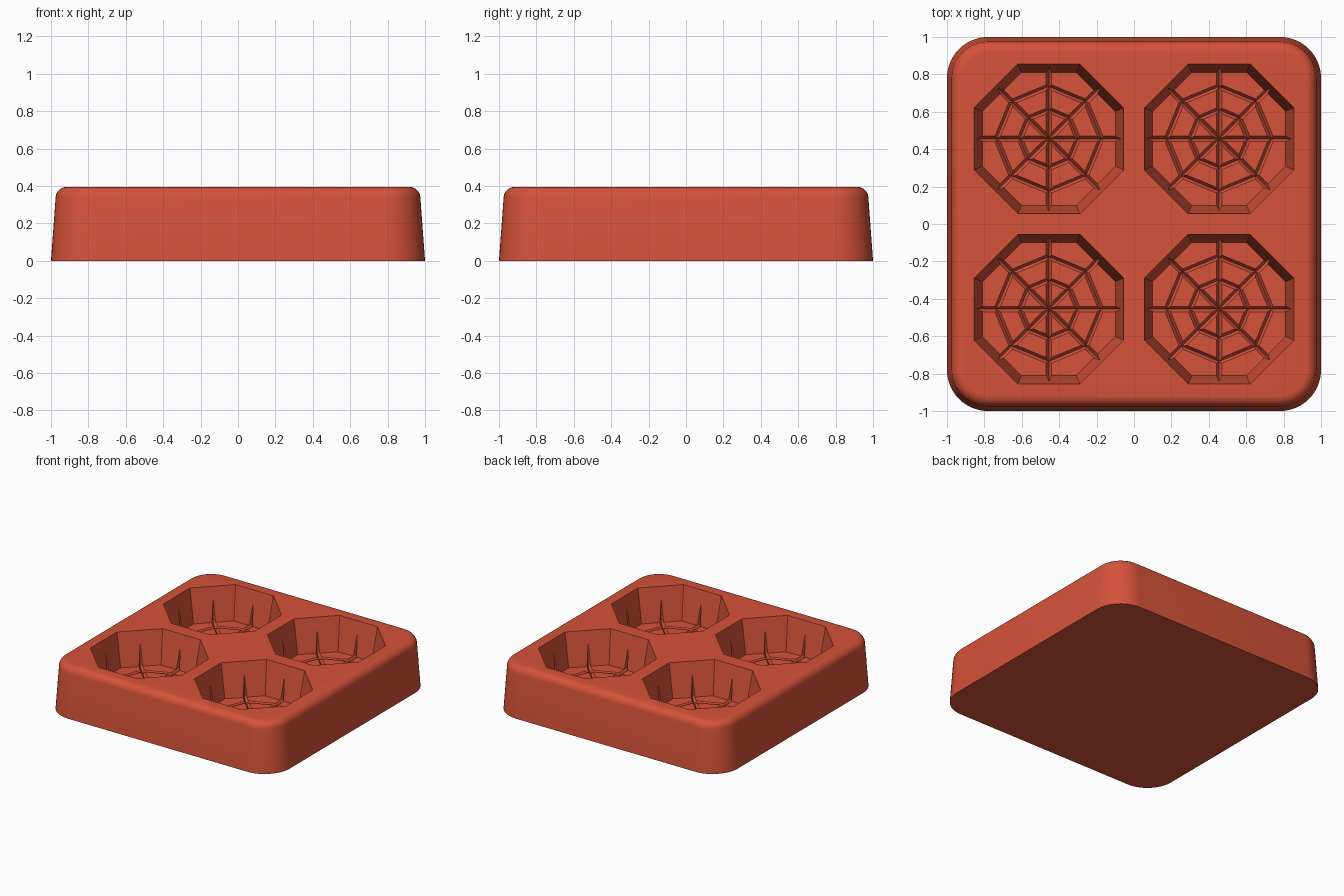
import bpy, bmesh
from math import sin, cos, tan, pi, radians
from mathutils import Vector

cube = bpy.data.objects.get("Cube")
if cube:
    bpy.data.objects.remove(cube, do_unlink=True)

HEIGHT = 0.395
FLOOR = 0.13          # height of the cavity floor
PITCH = 0.455         # cavity centre offset
RIM, BASE = 0.40, 0.355   # cavity apothem at the top and at the floor

red = bpy.data.materials.new("brick red")
red.use_nodes = True
colour = (0.67, 0.085, 0.041, 1)
red.diffuse_color = colour
red.node_tree.nodes["Principled BSDF"].inputs["Base Color"].default_value = colour


def make_object(name, bm):
    bmesh.ops.recalc_face_normals(bm, faces=bm.faces)
    mesh = bpy.data.meshes.new(name)
    bm.to_mesh(mesh)
    bm.free()
    mesh.materials.append(red)
    obj = bpy.data.objects.new(name, mesh)
    bpy.context.collection.objects.link(obj)
    return obj


def loft(bm, rings):
    """Skin a stack of closed rings and cap both ends."""
    loops = [[bm.verts.new(p) for p in ring] for ring in rings]
    n = len(loops[0])
    for low, high in zip(loops, loops[1:]):
        for i in range(n):
            j = (i + 1) % n
            bm.faces.new((low[i], low[j], high[j], high[i]))
    bm.faces.new(loops[0][::-1])
    bm.faces.new(loops[-1])


def rounded_square(inset, z, steps=12):
    ring = []
    radius = 0.22 - inset
    for q, (sx, sy) in enumerate(((1, 1), (-1, 1), (-1, -1), (1, -1))):
        for i in range(steps + 1):
            a = pi / 2 * (q + i / steps)
            ring.append((sx * 0.78 + radius * cos(a), sy * 0.78 + radius * sin(a), z))
    return ring


def octagon(centre, apothem, z):
    r = apothem / cos(pi / 8)
    return [(centre.x + r * cos(pi / 8 + k * pi / 4),
             centre.y + r * sin(pi / 8 + k * pi / 4), z) for k in range(8)]


def groove(bm, start, end, width, depth, top, tip=0.0):
    """V-bottomed cutter from start to end, with an optional pointed end."""
    along = (end - start).normalized()
    side = Vector((-along.y, along.x, 0)) * width
    points = []
    for p in (start, end):
        points.append(p - Vector((0, 0, depth)))
        for z in (0, top):
            lift = Vector((0, 0, z))
            points += [p + side + lift, p - side + lift]
    if tip:
        points += [end + along * tip, end + along * tip + Vector((0, 0, top))]
    verts = [bm.verts.new(p) for p in points]
    bmesh.ops.convex_hull(bm, input=verts)


def cut(target, cutter):
    mod = target.modifiers.new("cut", "BOOLEAN")
    mod.operation = "DIFFERENCE"
    mod.solver = "EXACT"
    mod.use_self = True
    mod.object = cutter
    cutter.hide_render = True
    bpy.context.view_layer.update()
    graph = bpy.context.evaluated_depsgraph_get()
    result = bpy.data.meshes.new_from_object(target.evaluated_get(graph))
    target.modifiers.clear()
    target.data = result
    bpy.data.objects.remove(cutter, do_unlink=True)


# Tapered block with rounded corners and a rounded top edge
bm = bmesh.new()
profile = [(0, 0)]
for i in range(7):
    a = radians(5 + 85 * i / 6)
    profile.append((0.083 - 0.058 * cos(a), HEIGHT - 0.058 + 0.058 * sin(a)))
loft(bm, [rounded_square(inset, z) for inset, z in profile])
tray = make_object("mould_tray", bm)

centres = [Vector((x, y, FLOOR)) for x in (-PITCH, PITCH) for y in (-PITCH, PITCH)]

# Four octagonal cavities
bm = bmesh.new()
over = 0.05
flare = (RIM - BASE) / (HEIGHT - FLOOR)
for c in centres:
    loft(bm, [octagon(c, BASE, FLOOR), octagon(c, RIM + flare * over, HEIGHT + over)])
cut(tray, make_object("cavity_cutter", bm))

# Web grooves: eight spokes notched into the walls, and two rings
bm = bmesh.new()
for c in centres:
    spokes = [Vector((cos(k * pi / 4), sin(k * pi / 4), 0)) for k in range(8)]
    for k, d in enumerate(spokes):
        groove(bm, c, c + d * 0.35, 0.015, 0.025, 0.16, tip=0.035)
        for r in (0.155, 0.28):
            groove(bm, c + d * r, c + spokes[(k + 1) % 8] * r, 0.014, 0.022, 0.03)
cut(tray, make_object("web_cutter", bm))

bpy.ops.object.select_all(action="DESELECT")
tray.select_set(True)
bpy.context.view_layer.objects.active = tray
bpy.ops.object.shade_smooth_by_angle(angle=radians(25))
